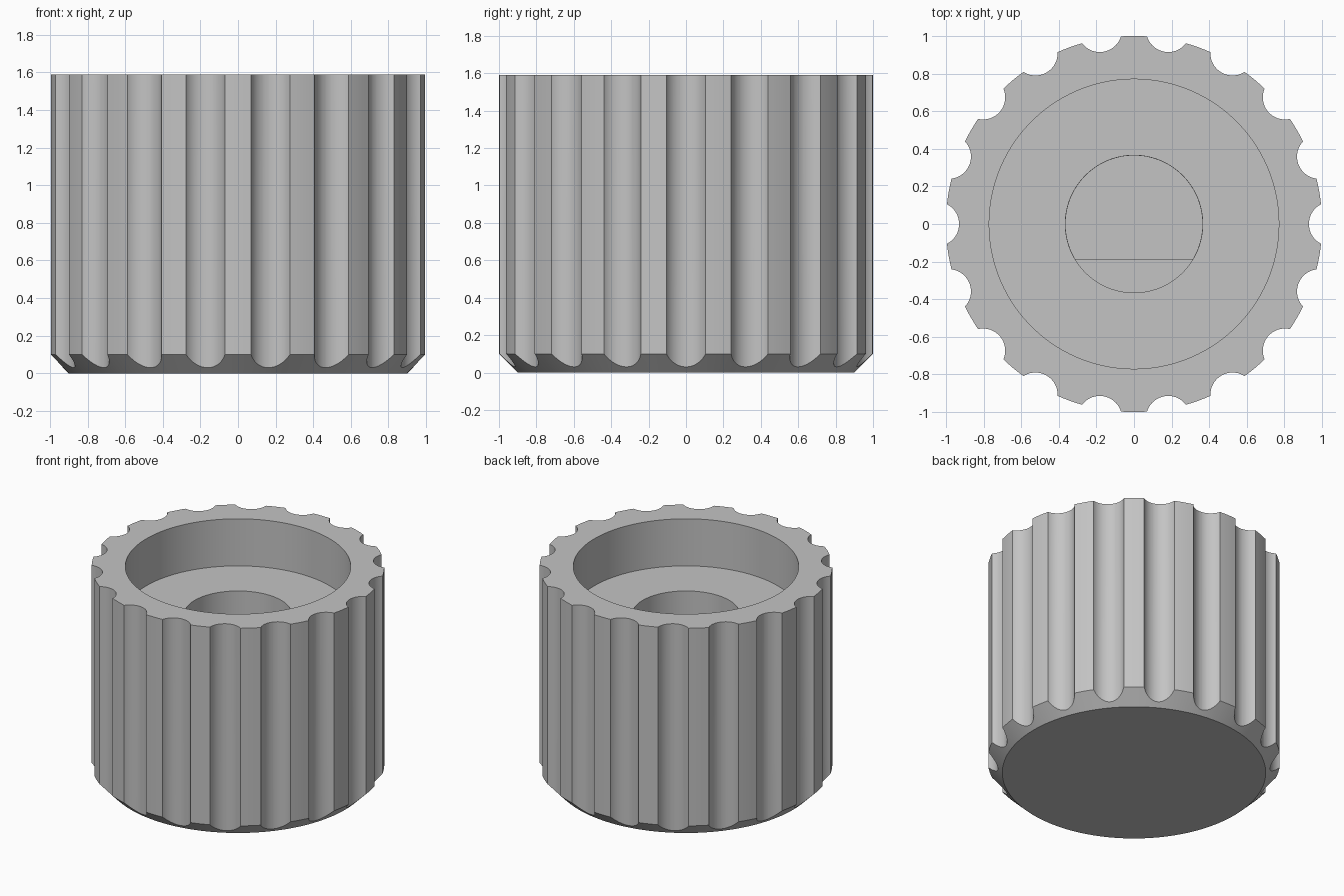
import bpy, bmesh
from math import sin, cos, pi, radians, asin, tau
from mathutils import Vector

cube = bpy.data.objects.get("Cube")
if cube:
    bpy.data.objects.remove(cube, do_unlink=True)

HEIGHT, RADIUS, CHAMFER = 1.59, 1.0, 0.1
BORE_R, BORE_FLOOR = 0.77, 1.235
HOLE_R, LEDGE_Z, HOLE_FLOOR = 0.365, 0.85, 0.24
FLAT_Y = -0.19
FLUTES, FLUTE_R, FLUTE_CENTRE = 18, 0.118, 1.048

grey = bpy.data.materials.new("matte grey")
grey.use_nodes = True
grey.diffuse_color = (0.55, 0.55, 0.55, 1)
grey.node_tree.nodes["Principled BSDF"].inputs["Base Color"].default_value = grey.diffuse_color


def add_object(name, bm):
    bmesh.ops.recalc_face_normals(bm, faces=bm.faces)
    mesh = bpy.data.meshes.new(name)
    bm.to_mesh(mesh)
    bm.free()
    mesh.materials.append(grey)
    obj = bpy.data.objects.new(name, mesh)
    bpy.context.collection.objects.link(obj)
    return obj


def add_prism(bm, outline, low, high):
    base = bm.faces.new([bm.verts.new((x, y, low)) for x, y in outline])
    result = bmesh.ops.extrude_face_region(bm, geom=[base], use_keep_orig=True)
    top = [v for v in result["geom"] if isinstance(v, bmesh.types.BMVert)]
    bmesh.ops.translate(bm, verts=top, vec=(0, 0, high - low))


# Knob body: turned profile with chamfered base, wide recess and round hole
profile = [(0, 0), (RADIUS - CHAMFER, 0), (RADIUS, CHAMFER), (RADIUS, HEIGHT),
           (BORE_R, HEIGHT), (BORE_R, BORE_FLOOR), (HOLE_R, BORE_FLOOR),
           (HOLE_R, LEDGE_Z), (0, LEDGE_Z)]
bm = bmesh.new()
verts = [bm.verts.new((r, 0, z)) for r, z in profile]
edges = [bm.edges.new(pair) for pair in zip(verts, verts[1:])]
bmesh.ops.spin(bm, geom=verts + edges, cent=(0, 0, 0), axis=(0, 0, 1),
               angle=tau, steps=180, use_merge=True)
bmesh.ops.remove_doubles(bm, verts=bm.verts, dist=1e-4)
knob = add_object("knob_body", bm)

# Grip flutes around the rim
bm = bmesh.new()
for i in range(FLUTES):
    a = tau * i / FLUTES
    cx, cy = FLUTE_CENTRE * cos(a), FLUTE_CENTRE * sin(a)
    ring = [(cx + FLUTE_R * cos(a + tau * k / 48), cy + FLUTE_R * sin(a + tau * k / 48))
            for k in range(48)]
    add_prism(bm, ring, -0.2, HEIGHT + 0.2)
flutes = add_object("flute_cutter", bm)

# D-shaped shaft socket below the ledge
bm = bmesh.new()
r = HOLE_R - 0.001
start = asin(FLAT_Y / r)
sweep = pi - 2 * start
d_outline = [(r * cos(start + sweep * k / 90), r * sin(start + sweep * k / 90))
             for k in range(91)]
add_prism(bm, d_outline, HOLE_FLOOR, LEDGE_Z + 0.02)
socket = add_object("socket_cutter", bm)

# Cut the flutes and socket out of the body
for cutter in (flutes, socket):
    cutter.hide_render = True
    mod = knob.modifiers.new(cutter.name, 'BOOLEAN')
    mod.operation, mod.solver, mod.object = 'DIFFERENCE', 'EXACT', cutter
bpy.context.view_layer.update()
graph = bpy.context.evaluated_depsgraph_get()
cut_mesh = bpy.data.meshes.new_from_object(knob.evaluated_get(graph))
knob.modifiers.clear()
knob.data = cut_mesh
cut_mesh.name = "knob_body"
for cutter in (flutes, socket):
    bpy.data.objects.remove(cutter, do_unlink=True)

# Smooth curved walls, crisp edges
bpy.ops.object.select_all(action='DESELECT')
knob.select_set(True)
bpy.context.view_layer.objects.active = knob
bpy.ops.object.shade_smooth_by_angle(angle=radians(25))
